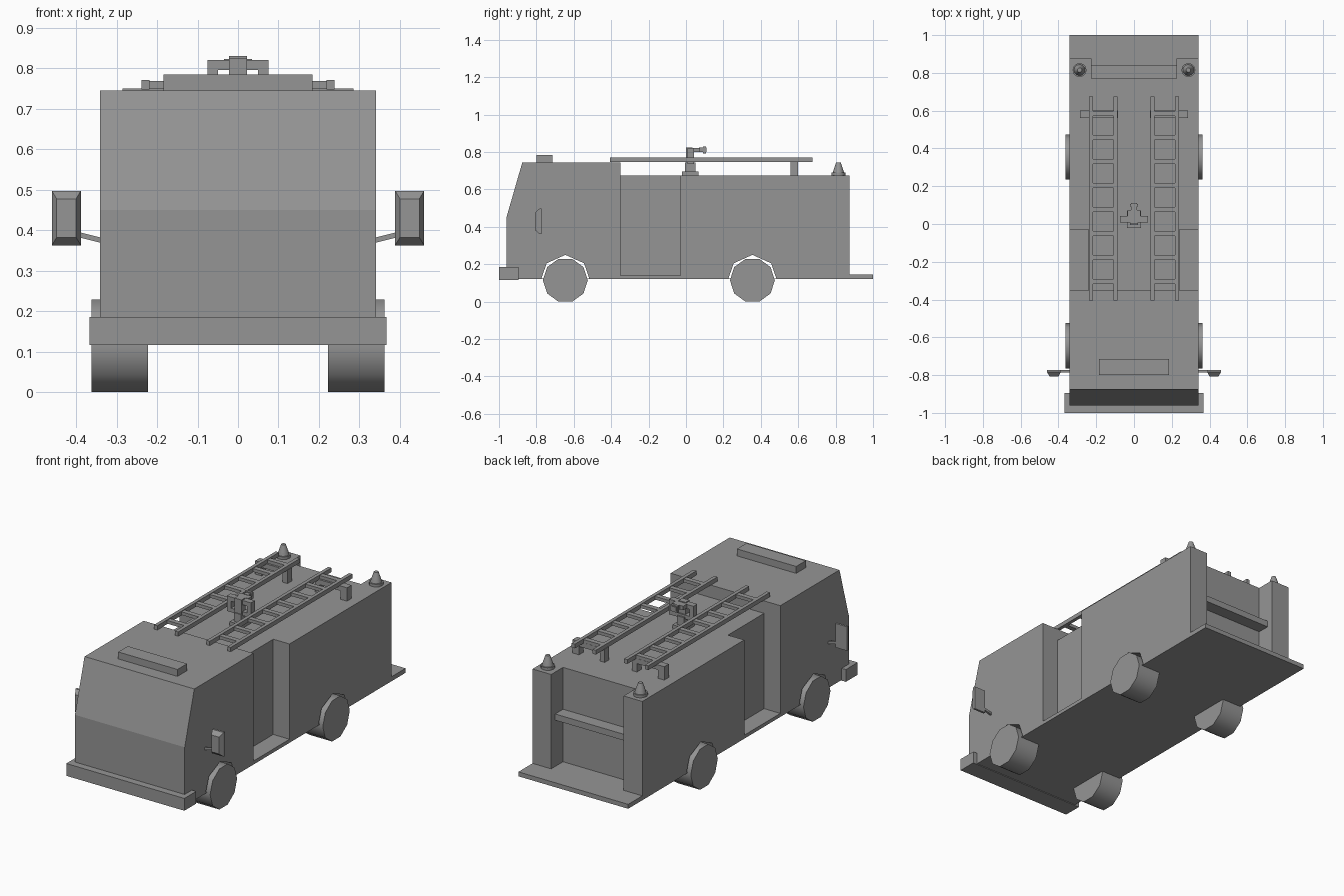
import bpy, bmesh, math
from mathutils import Matrix, Vector

if "Cube" in bpy.data.objects:
    bpy.data.objects.remove(bpy.data.objects["Cube"], do_unlink=True)

grey = bpy.data.materials.new("plain grey")
grey.use_nodes = True
COLOUR = (0.3, 0.3, 0.3, 1)
grey.diffuse_color = COLOUR
grey.node_tree.nodes["Principled BSDF"].inputs["Base Color"].default_value = COLOUR


def finish(name, bm, smooth=None):
    bmesh.ops.recalc_face_normals(bm, faces=bm.faces)
    mesh = bpy.data.meshes.new(name)
    bm.to_mesh(mesh)
    bm.free()
    mesh.materials.append(grey)
    obj = bpy.data.objects.new(name, mesh)
    bpy.context.collection.objects.link(obj)
    if smooth:
        bpy.ops.object.select_all(action='DESELECT')
        obj.select_set(True)
        bpy.context.view_layer.objects.active = obj
        bpy.ops.object.shade_smooth_by_angle(angle=math.radians(smooth))
    return obj


def add_box(bm, x, y, z):
    """Box from (low, high) pairs on each axis."""
    size = [b - a for a, b in (x, y, z)]
    mid = [(a + b) / 2 for a, b in (x, y, z)]
    bmesh.ops.create_cube(bm, size=1, matrix=Matrix.Translation(mid) @ Matrix.Diagonal((*size, 1)))


def boxes(name, *parts):
    bm = bmesh.new()
    for part in parts:
        add_box(bm, *part)
    return finish(name, bm)


def prism(name, profile, half_width):
    """Side profile in (y, z) extruded across the width."""
    bm = bmesh.new()
    face = bm.faces.new([bm.verts.new((-half_width, y, z)) for y, z in profile])
    out = bmesh.ops.extrude_face_region(bm, geom=[face])
    moved = [v for v in out["geom"] if isinstance(v, bmesh.types.BMVert)]
    bmesh.ops.translate(bm, verts=moved, vec=(2 * half_width, 0, 0))
    return finish(name, bm)


def span(side, a, b):
    return tuple(sorted((side * a, side * b)))


W = 0.341
BASE, FLOOR, DECK, ROOF = 0.12, 0.124, 0.675, 0.745
FRONT_AXLE, REAR_AXLE = -0.645, 0.355
ARCH = [(-0.128, FLOOR), (-0.1, 0.205), (0, 0.25), (0.1, 0.205), (0.128, FLOOR)]


def arch(axle):
    return [(axle + y, z) for y, z in ARCH]


# Cab and rear body, each with its wheel arches in the profile
prism("cab", [(-0.96, FLOOR), *arch(FRONT_AXLE), (-0.35, FLOOR), (-0.35, ROOF),
              (-0.875, ROOF), (-0.96, 0.45)], W)
prism("rear_body", [(-0.03, FLOOR), *arch(REAR_AXLE), (0.77, FLOOR),
                    (0.77, DECK), (-0.03, DECK)], W)
boxes("underbody", ((-W, W), (-0.96, 0.875), (BASE, FLOOR)))

# Recessed crew section and its side steps
boxes("crew_section", ((-0.24, 0.24), (-0.35, -0.03), (FLOOR, DECK)))
boxes("side_step", ((-W, W), (-0.35, -0.03), (BASE, 0.14)))

# Rear bay: posts, shelf and tailboard
for side, label in ((1, "left"), (-1, "right")):
    boxes(label + "_rear_post", (span(side, 0.225, W), (0.77, 0.875), (FLOOR, DECK)))
boxes("rear_shelf", ((-0.225, 0.225), (0.77, 0.84), (0.405, 0.44)))
boxes("tailboard", ((-W, W), (0.77, 1.0), (BASE, 0.145)))

# Front bumper and roof light bar
boxes("bumper", ((-0.367, 0.367), (-1.0, -0.895), (0.116, 0.185)))
boxes("light_bar", ((-0.184, 0.184), (-0.8, -0.715), (ROOF, 0.784)))

# Ten-sided wheels
for side, label in ((1, "left"), (-1, "right")):
    for axle, end in ((FRONT_AXLE, "front"), (REAR_AXLE, "rear")):
        bm = bmesh.new()
        place = (Matrix.Translation((side * 0.292, axle, 0.114))
                 @ Matrix.Rotation(math.pi / 2, 4, 'Y'))
        bmesh.ops.create_cone(bm, cap_ends=True, segments=10, radius1=0.12,
                              radius2=0.12, depth=0.14, matrix=place)
        # Keep the rolling flat on the ground
        lowest = min(v.co.z for v in bm.verts)
        bmesh.ops.translate(bm, verts=bm.verts, vec=(0, 0, -lowest))
        finish(f"{label}_{end}_wheel", bm, smooth=45)

# Ladders with rungs and a rear support bracket
for side, label in ((1, "left"), (-1, "right")):
    rails = [(span(side, x - 0.01, x + 0.01), (-0.405, 0.675), (0.747, 0.771))
             for x in (0.098, 0.228)]
    rungs = [(span(side, 0.1, 0.226), (y - 0.014, y + 0.014), (0.75, 0.768))
             for y in (0.585 - 0.127 * i for i in range(8))]
    boxes(label + "_ladder", *rails, *rungs)
    boxes(label + "_ladder_support",
          (span(side, 0.085, 0.285), (0.56, 0.6), (0.722, 0.75)),
          (span(side, 0.085, 0.115), (0.56, 0.6), (DECK, 0.73)),
          (span(side, 0.245, 0.285), (0.56, 0.6), (DECK, 0.73)))

# Water cannon on the roof deck
boxes("cannon_mount",
      ((-0.037, 0.037), (-0.022, 0.068), (DECK, 0.697)),
      ((-0.022, 0.022), (-0.005, 0.05), (0.69, 0.745)),
      ((-0.075, 0.075), (0.008, 0.042), (0.735, 0.757)),
      ((-0.075, -0.05), (0.008, 0.042), (0.74, 0.82)),
      ((0.05, 0.075), (0.008, 0.042), (0.74, 0.82)),
      ((-0.075, 0.075), (0.008, 0.042), (0.796, 0.82)))
boxes("cannon_barrel",
      ((-0.022, 0.022), (0.0, 0.035), (0.745, 0.825)),
      ((-0.035, 0.035), (0.04, 0.075), (0.8, 0.822)),
      ((-0.015, 0.015), (0.07, 0.11), (0.8, 0.824)),
      ((-0.022, 0.022), (0.092, 0.106), (0.793, 0.83)))

# Beacons: stepped tapered lamps on the rear corners
for side, label in ((1, "left"), (-1, "right")):
    bm = bmesh.new()
    for r1, r2, z1, z2 in ((0.037, 0.037, DECK, 0.69), (0.03, 0.025, 0.69, 0.707),
                           (0.025, 0.012, 0.707, ROOF)):
        bmesh.ops.create_cone(bm, cap_ends=True, segments=12, radius1=r1, radius2=r2,
                              depth=z2 - z1,
                              matrix=Matrix.Translation((side * 0.288, 0.815, (z1 + z2) / 2)))
    finish(label + "_beacon", bm, smooth=35)

# Wing mirrors: tapered housing on a slanted arm
for side, label in ((1, "left"), (-1, "right")):
    bm = bmesh.new()
    add_box(bm, span(side, 0.388, 0.46), (-0.784, -0.772), (0.362, 0.497))
    front = min(bm.faces, key=lambda f: f.calc_center_median().y)
    out = bmesh.ops.extrude_discrete_faces(bm, faces=[front])
    cap = out["faces"][0]
    bmesh.ops.delete(bm, geom=[], context='FACES')
    centre = cap.calc_center_median()
    rim = [v.co.copy() for v in cap.verts]
    for v in cap.verts:
        v.co = Vector((centre.x + (v.co.x - centre.x) * 0.66, -0.807,
                       centre.z + (v.co.z - centre.z) * 0.7))
    ring = [bm.verts.new(co) for co in rim]
    tips = list(cap.verts)
    for i in range(4):
        j = (i + 1) % 4
        bm.faces.new((ring[i], ring[j], tips[j], tips[i]))
    bmesh.ops.remove_doubles(bm, verts=bm.verts, dist=0.0001)
    finish(label + "_mirror", bm)

    bm = bmesh.new()
    add_box(bm, span(side, 0.335, 0.4), (-0.786, -0.774), (0.375, 0.388))
    for v in bm.verts:
        v.co.z += (abs(v.co.x) - 0.365) * 0.25
    finish(label + "_mirror_arm", bm)
